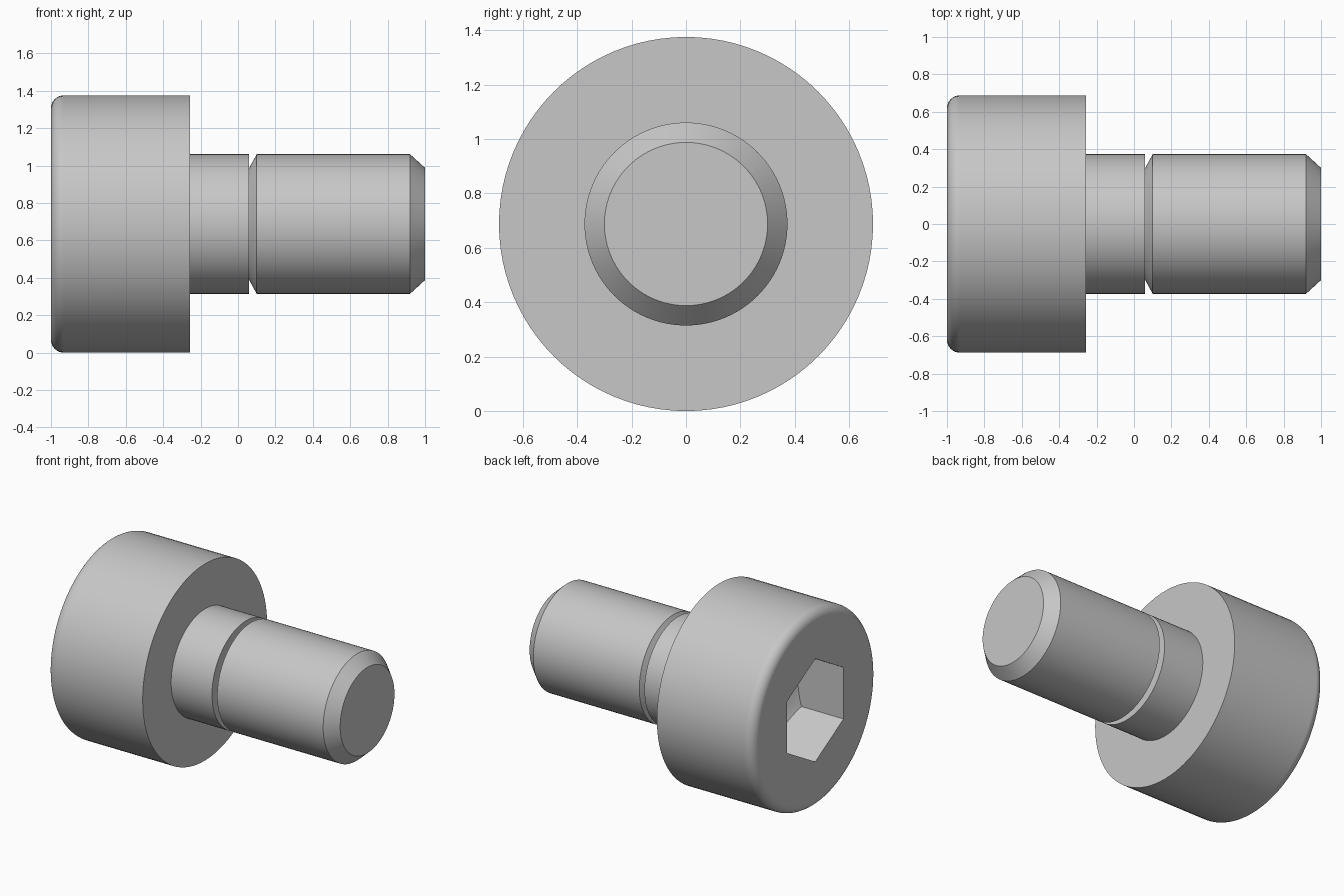
import bpy
import bmesh
import math
from mathutils import Matrix, Vector

cube = bpy.data.objects.get("Cube")
if cube:
    bpy.data.objects.remove(cube, do_unlink=True)

HEAD_R, SHAFT_R, TIP_R = 0.6875, 0.373, 0.30
AXIS = Vector((0, 0, HEAD_R))
HEAD_END = -0.256
HEX_R, HEX_DEPTH = 0.36, 0.325

steel = bpy.data.materials.new("grey steel")
steel.use_nodes = True
colour = (0.57, 0.57, 0.57, 1)
steel.diffuse_color = colour
steel.node_tree.nodes["Principled BSDF"].inputs["Base Color"].default_value = colour


def add_object(name, bm):
    bmesh.ops.recalc_face_normals(bm, faces=bm.faces)
    mesh = bpy.data.meshes.new(name)
    bm.to_mesh(mesh)
    bm.free()
    mesh.materials.append(steel)
    obj = bpy.data.objects.new(name, mesh)
    bpy.context.collection.objects.link(obj)
    return obj


def turned(name, profile, steps=96):
    """Spin (x, radius) points around the screw axis; ends close on the axis."""
    bm = bmesh.new()
    points = [(profile[0][0], 0)] + profile + [(profile[-1][0], 0)]
    verts = [bm.verts.new((x, 0, HEAD_R + r)) for x, r in points]
    edges = [bm.edges.new(pair) for pair in zip(verts, verts[1:])]
    bmesh.ops.spin(bm, geom=verts + edges, cent=AXIS, axis=(1, 0, 0),
                   angle=math.tau, steps=steps)
    bmesh.ops.remove_doubles(bm, verts=bm.verts, dist=1e-5)
    return add_object(name, bm)


def select_only(obj):
    bpy.ops.object.select_all(action='DESELECT')
    obj.select_set(True)
    bpy.context.view_layer.objects.active = obj


def cut(target, tool, operation):
    mod = target.modifiers.new("cut", 'BOOLEAN')
    mod.operation, mod.solver, mod.object = operation, 'EXACT', tool
    select_only(target)
    bpy.ops.object.modifier_apply(modifier=mod.name)
    bpy.data.objects.remove(tool, do_unlink=True)


# Head with a rounded outer rim
fillet = 0.068
rim = [(-1 + fillet - fillet * math.cos(a), HEAD_R - fillet + fillet * math.sin(a))
       for a in (math.pi / 2 * i / 8 for i in range(9))]
head = turned("head", rim + [(HEAD_END, HEAD_R)])

# Hexagonal socket with a drilled, conical floor
bm = bmesh.new()
bmesh.ops.create_cone(bm, cap_ends=True, segments=6, radius1=HEX_R, radius2=HEX_R, depth=1,
                      matrix=Matrix.Translation(AXIS + Vector((-0.9, 0, 0)))
                      @ Matrix.Rotation(math.pi / 2, 4, 'Y')
                      @ Matrix.Rotation(math.pi / 2, 4, 'Z'))
# Turn the hexagon so that corners point up and down
top = max(bm.verts, key=lambda v: v.co.z)
if top.co.z - HEAD_R < HEX_R * 0.95:
    bmesh.ops.rotate(bm, verts=bm.verts, cent=AXIS,
                     matrix=Matrix.Rotation(math.pi / 6, 3, 'X'))
socket = add_object("socket_cutter", bm)
socket.hide_render = True
slope = math.tan(math.pi / 6)
floor_x = -1 + HEX_DEPTH
drill = turned("drill_cutter", [(-1.2, 0.5), (floor_x - (0.5 - HEX_R) * slope, 0.5),
                                (floor_x + HEX_R * slope, 0)])
drill.hide_render = True
cut(socket, drill, 'INTERSECT')
cut(head, socket, 'DIFFERENCE')

# Plain shank under the head
shank = turned("shank", [(HEAD_END - 0.02, SHAFT_R), (0.06, SHAFT_R)])

# Main shaft, chamfered at both ends to leave a groove and a tapered tip
shaft = turned("shaft", [(0.04, TIP_R), (0.06, TIP_R), (0.1, SHAFT_R),
                         (0.92, SHAFT_R), (1, TIP_R)])

for part in (head, shank, shaft):
    select_only(part)
    bpy.ops.object.shade_smooth_by_angle(angle=math.radians(30))
    weighted = part.modifiers.new("even shading", 'WEIGHTED_NORMAL')
    weighted.keep_sharp = True
